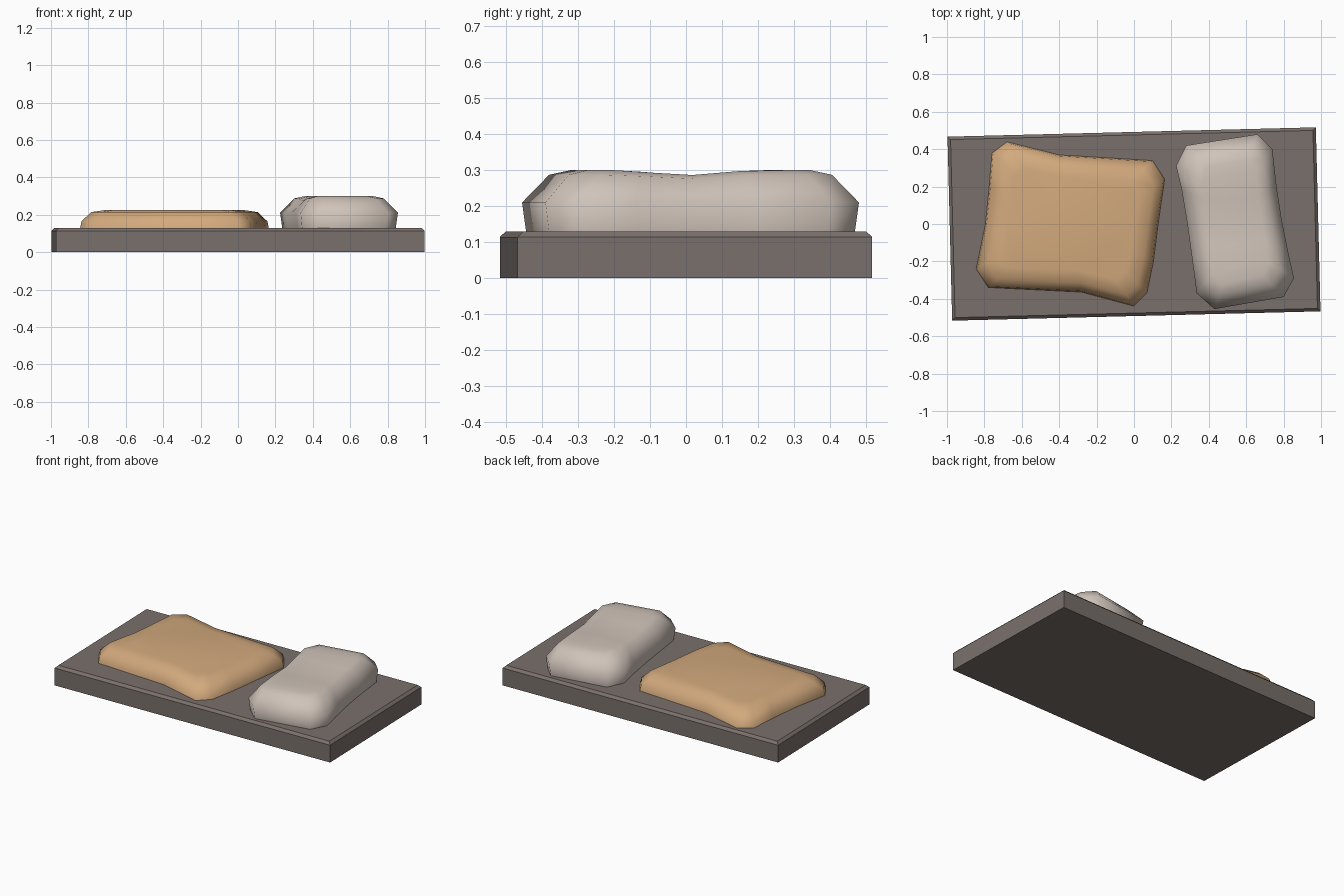
import bpy, bmesh, math
from mathutils import Matrix

if "Cube" in bpy.data.objects:
    bpy.data.objects.remove(bpy.data.objects["Cube"])


def material(name, rgb):
    m = bpy.data.materials.new(name)
    m.diffuse_color = (*rgb, 1)
    m.use_nodes = True
    m.node_tree.nodes["Principled BSDF"].inputs["Base Color"].default_value = m.diffuse_color
    return m


def add_object(name, bm, mat):
    bmesh.ops.recalc_face_normals(bm, faces=bm.faces)
    me = bpy.data.meshes.new(name)
    bm.to_mesh(me)
    bm.free()
    me.materials.append(mat)
    ob = bpy.data.objects.new(name, me)
    bpy.context.collection.objects.link(ob)
    return ob


def cushion(name, outline, rings, mat, dip=0.0, strips=False):
    """Stack inset copies of an outline; each ring is (height, inset, dip share)."""
    bm = bmesh.new()
    xs, ys = [p[0] for p in outline], [p[1] for p in outline]
    cx, cy = (min(xs) + max(xs)) / 2, (min(ys) + max(ys)) / 2
    hx, hy = (max(xs) - min(xs)) / 2, (max(ys) - min(ys)) / 2
    n = len(outline)
    stack = []
    for z, inset, share in rings:
        ring = []
        for x, y in outline:
            px = cx + (x - cx) * (1 - inset / hx)
            py = cy + (y - cy) * (1 - inset / hy)
            sag = dip * share * max(0, 1 - abs(py) / 0.18)
            ring.append(bm.verts.new((px, py, z - sag)))
        stack.append(ring)
    for a, b in zip(stack, stack[1:]):
        for i in range(n):
            j = (i + 1) % n
            bm.faces.new((a[i], a[j], b[j], b[i]))
    bm.faces.new(stack[0][::-1])
    top = stack[-1]
    if strips:  # rows across the top, so it can sag in the middle
        for i in range(n // 2 - 1):
            bm.faces.new((top[i], top[i + 1], top[n - 2 - i], top[n - 1 - i]))
    else:
        bm.faces.new(top)
    for f in bm.faces:
        f.smooth = True
    ob = add_object(name, bm, mat)
    bpy.ops.object.select_all(action='DESELECT')
    ob.select_set(True)
    bpy.context.view_layer.objects.active = ob
    bpy.ops.object.shade_smooth_by_angle(angle=math.radians(60))


slate = material("dark grey brown", (0.195, 0.162, 0.148))
tan = material("warm tan", (0.65, 0.40, 0.205))
cream = material("pale cream", (0.63, 0.55, 0.49))

# Base slab, slightly turned, with a chamfered top rim
bm = bmesh.new()
bmesh.ops.create_cube(bm, size=1)
bmesh.ops.scale(bm, vec=(1.97, 0.984, 0.13), verts=bm.verts)
bmesh.ops.translate(bm, vec=(0, 0, 0.065), verts=bm.verts)
rim = [e for e in bm.edges if all(v.co.z > 0.1 for v in e.verts)]
bmesh.ops.bevel(bm, geom=rim, offset=0.016, segments=1, affect='EDGES')
bmesh.ops.rotate(bm, cent=(0, 0, 0), matrix=Matrix.Rotation(math.radians(1.45), 3, 'Z'), verts=bm.verts)
add_object("base_slab", bm, slate)

# Flat tan blanket
blanket = [(-0.40, 0.37), (-0.68, 0.44), (-0.76, 0.38), (-0.775, 0.2), (-0.795, 0.0),
           (-0.845, -0.24), (-0.78, -0.34), (-0.28, -0.365), (0.0, -0.44), (0.07, -0.37),
           (0.105, -0.2), (0.13, 0.0), (0.165, 0.24), (0.10, 0.34)]
cushion("blanket", blanket,
        [(0.125, 0, 0), (0.165, 0.008, 0), (0.214, 0.06, 0), (0.226, 0.14, 0)], tan)

# Plump pale pillow with a sagging middle; left side down, right side back up
left = [(0.28, 0.42), (0.225, 0.31), (0.255, 0.18), (0.285, 0.0), (0.31, -0.18),
        (0.335, -0.37), (0.43, -0.455)]
right = [(0.66, 0.48), (0.74, 0.40), (0.762, 0.2), (0.79, 0.02), (0.822, -0.14),
         (0.855, -0.29), (0.80, -0.39)]
cushion("pillow", left + right[::-1],
        [(0.125, 0.012, 0), (0.21, 0, 0), (0.287, 0.075, 0.8), (0.30, 0.135, 1)],
        cream, dip=0.015, strips=True)
